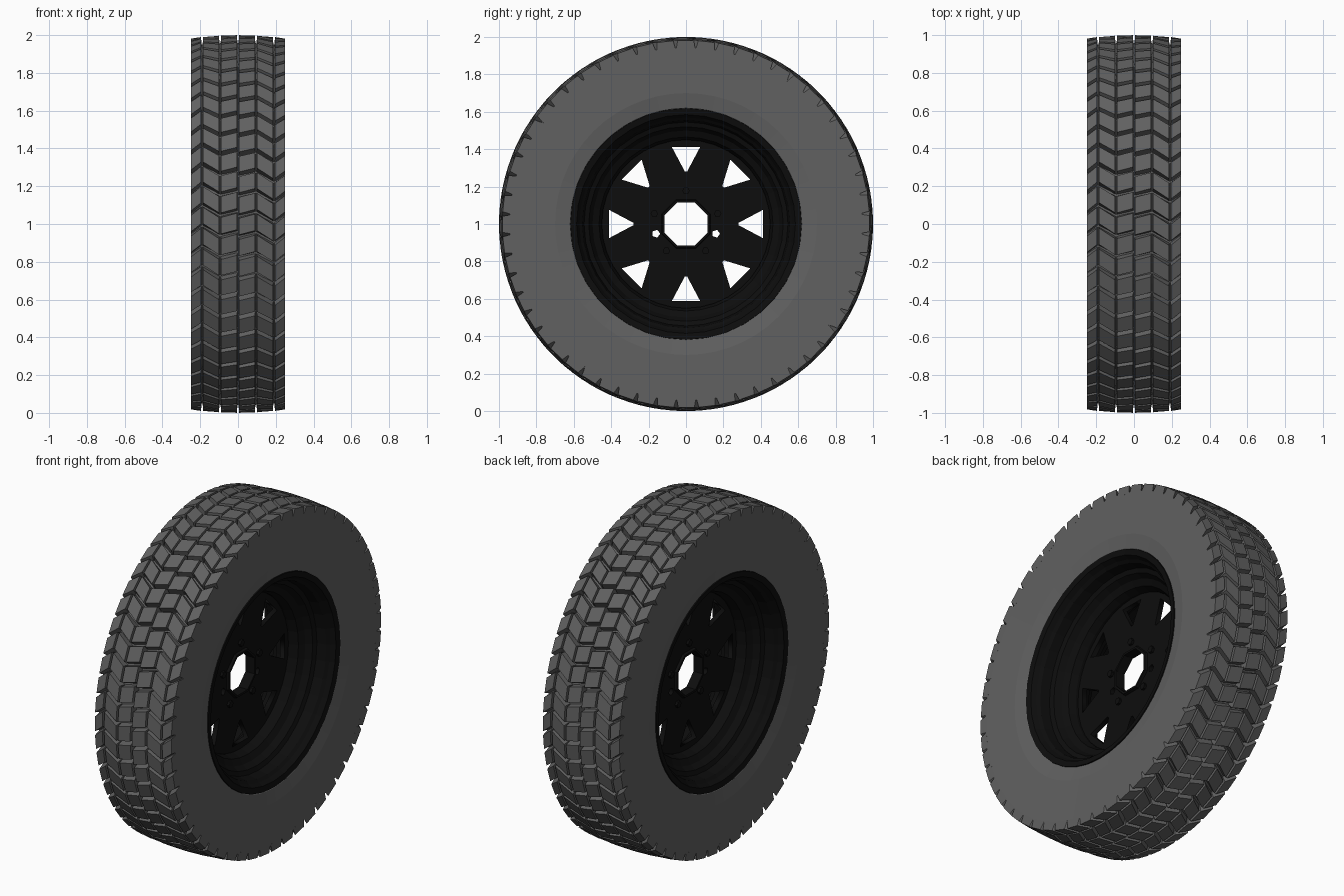
import bpy, bmesh
from math import sin, cos, pi, radians

if "Cube" in bpy.data.objects:
    bpy.data.objects.remove(bpy.data.objects["Cube"])

CZ = 1.0      # axle height
ROWS = 56     # tread rows around the tyre


def material(name, v):
    m = bpy.data.materials.new(name)
    m.diffuse_color = (v, v, v, 1)
    m.use_nodes = True
    m.node_tree.nodes["Principled BSDF"].inputs["Base Color"].default_value = m.diffuse_color
    return m


RUBBER = material("rubber", 0.12)
BLACK = material("black_metal", 0.004)


def finish(name, bm, mat):
    bmesh.ops.recalc_face_normals(bm, faces=bm.faces)
    me = bpy.data.meshes.new(name)
    bm.to_mesh(me)
    bm.free()
    me.materials.append(mat)
    ob = bpy.data.objects.new(name, me)
    ob.location.z = CZ
    bpy.context.collection.objects.link(ob)
    return ob


def lathe(name, profile, n, mat, phase=0.0):
    """Revolve a closed (x, radius) profile about the x axle."""
    bm = bmesh.new()
    rings = []
    for i in range(n):
        a = 2 * pi * i / n + phase
        rings.append([bm.verts.new((x, r * cos(a), r * sin(a))) for x, r in profile])
    k = len(profile)
    for i in range(n):
        p, q = rings[i], rings[(i + 1) % n]
        for j in range(k):
            bm.faces.new((p[j], p[(j + 1) % k], q[(j + 1) % k], q[j]))
    return finish(name, bm, mat)


def mirrored(half):
    """Mirror a half profile, running from x>0 to x<0."""
    return half + [(-x, r) for x, r in reversed(half)]


# Tyre carcass with flat sidewalls
lathe("tyre_body", mirrored([(0.12, 0.60), (0.215, 0.60), (0.235, 0.622), (0.248, 0.70),
                             (0.25, 0.945), (0.19, 0.95), (0.08, 0.958)]), ROWS, RUBBER)

# Tread: six columns of slanted blocks in a zigzag, grooves between the columns
edges = [-0.25, -0.19, -0.095, 0.0, 0.095, 0.19, 0.25]
slant = [-0.012, 0.032, -0.022, 0.0, 0.022, -0.032, 0.012]
pitch = 2 * pi / ROWS


def crown(x):
    return 1.0 - 0.018 * (x / 0.25) ** 2


bm = bmesh.new()
for c in range(6):
    x0, x1 = edges[c], edges[c + 1]
    stagger = 0.12 * pitch * (1 if c >= 3 else -1)
    for row in range(ROWS):
        mid = row * pitch + stagger
        corners = []
        for base in (True, False):
            half = pitch * (0.49 if base else 0.39)
            gap = 0.001 if base else 0.006
            for x, s, e, side in ((x0, slant[c], 1, -1), (x1, slant[c + 1], -1, -1),
                                  (x1, slant[c + 1], -1, 1), (x0, slant[c], 1, 1)):
                # keep the outer shoulder flush with the sidewall
                xx = x if abs(x) > 0.24 else x + e * gap
                r = 0.935 if base else crown(x)
                # on the front (-y) a rising z means a falling angle
                a = mid - s + side * half
                corners.append(bm.verts.new((xx, r * cos(a), r * sin(a))))
        b, t = corners[:4], corners[4:]
        bm.faces.new(b)
        bm.faces.new(t)
        for j in range(4):
            k = (j + 1) % 4
            bm.faces.new((b[j], b[k], t[k], t[j]))
finish("tread_blocks", bm, RUBBER)

# Stepped rim barrel
lathe("rim_barrel", mirrored([(0.02, 0.475), (0.08, 0.52), (0.12, 0.57), (0.19, 0.60), (0.215, 0.622),
                              (0.238, 0.618), (0.232, 0.585), (0.205, 0.57), (0.19, 0.555),
                              (0.135, 0.545), (0.125, 0.52), (0.09, 0.50), (0.07, 0.465),
                              (0.03, 0.45)]), 36, BLACK)


# Wheel disc: filled outline with windows, hub bore and stud holes
def circle(r, n, cy=0.0, cz=0.0, ph=0.0):
    return [(cy + r * cos(2 * pi * i / n + ph), cz + r * sin(2 * pi * i / n + ph)) for i in range(n)]


loops = [circle(0.462, 36), circle(0.123, 8, ph=pi / 8)]
for i in range(8):
    a = i * pi / 4
    win = [(0.28, -0.006), (0.412, -0.076), (0.412, 0.076), (0.28, 0.006)]
    loops.append([(r * cos(a) - w * sin(a), r * sin(a) + w * cos(a)) for r, w in win])
for s in (-1, 1):
    loops.append(circle(0.022, 5, s * 0.16, -0.052))

cu = bpy.data.curves.new("wheel_disc", 'CURVE')
cu.dimensions = '2D'
cu.fill_mode = 'BOTH'
cu.extrude = 0.015
for pts in loops:
    sp = cu.splines.new('POLY')
    sp.points.add(len(pts) - 1)
    for p, (y, z) in zip(sp.points, pts):
        p.co = (y, z, 0, 1)
    sp.use_cyclic_u = True
cu.materials.append(BLACK)
disc = bpy.data.objects.new("wheel_disc", cu)
disc.location.z = CZ
disc.rotation_euler = (radians(90), 0, radians(90))
bpy.context.collection.objects.link(disc)
bpy.context.view_layer.objects.active = disc
disc.select_set(True)
bpy.ops.object.convert(target='MESH')

# Raised collar around the hub bore
lathe("hub_collar", mirrored([(0.03, 0.123), (0.03, 0.136), (0.012, 0.142)]), 8, BLACK, pi / 8)

# Lug nuts on both faces
bm = bmesh.new()
for i in range(5):
    a = pi / 2 + i * 2 * pi / 5
    ring = circle(0.02, 6, 0.178 * cos(a), 0.178 * sin(a))
    lo = [bm.verts.new((-0.03, y, z)) for y, z in ring]
    hi = [bm.verts.new((0.03, y, z)) for y, z in ring]
    bm.faces.new(lo)
    bm.faces.new(hi)
    for j in range(6):
        bm.faces.new((lo[j], lo[(j + 1) % 6], hi[(j + 1) % 6], hi[j]))
finish("lug_nuts", bm, BLACK)
